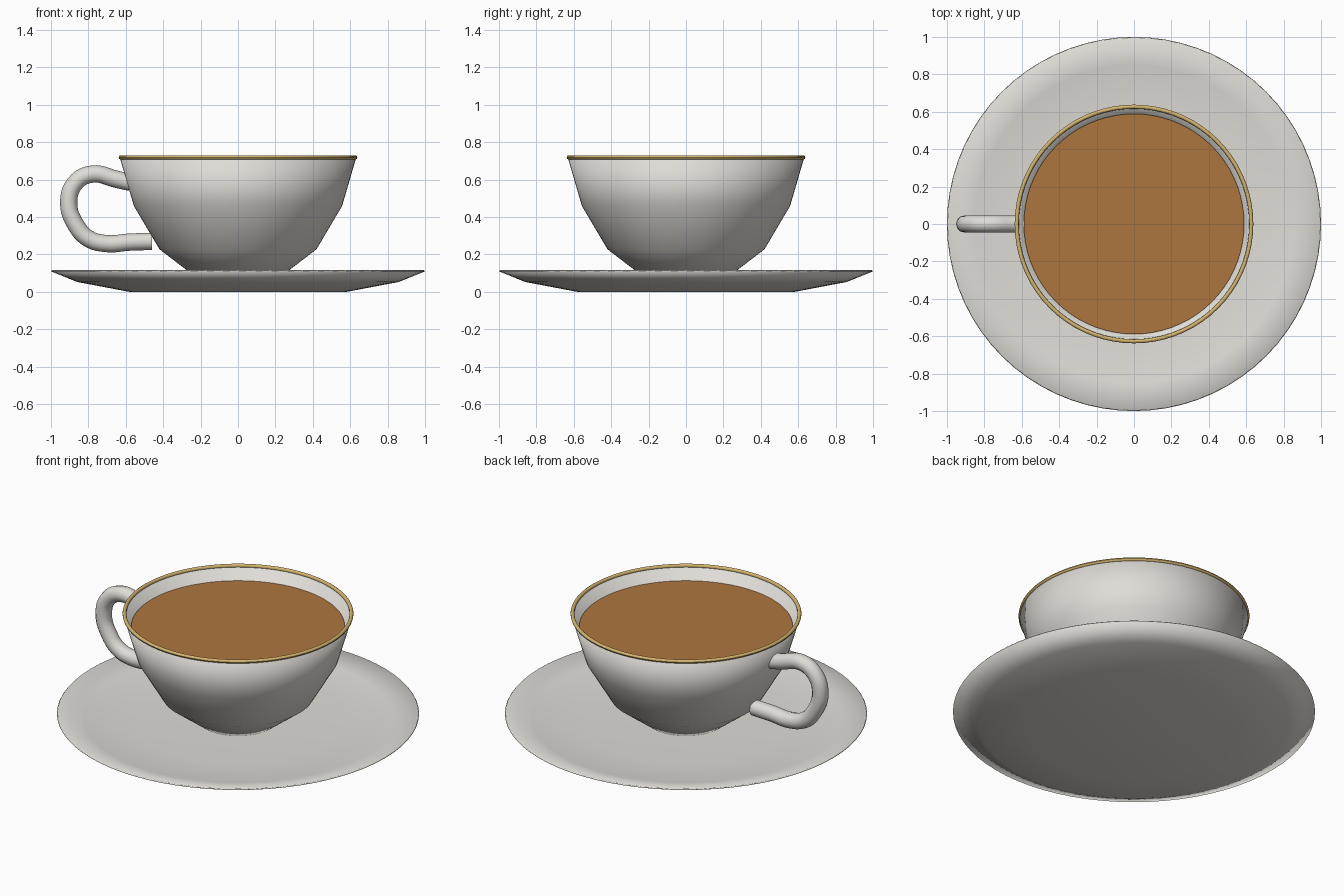
import bpy, math

if "Cube" in bpy.data.objects:
    bpy.data.objects.remove(bpy.data.objects["Cube"])


def material(name, rgb):
    m = bpy.data.materials.new(name)
    m.diffuse_color = (*rgb, 1)
    m.use_nodes = True
    m.node_tree.nodes["Principled BSDF"].inputs["Base Color"].default_value = m.diffuse_color
    return m


PORCELAIN = material("porcelain", (0.74, 0.72, 0.68))
GOLD = material("gold", (0.66, 0.46, 0.16))
TEA = material("tea", (0.42, 0.18, 0.05))


def lathe(name, profile, mat, n=72):
    """Revolve (radius, z) points about the z axis; radius 0 makes a pole."""
    verts, rings, faces = [], [], []
    for r, z in profile:
        if r == 0:
            rings.append([len(verts)] * n)
            verts.append((0, 0, z))
        else:
            rings.append(list(range(len(verts), len(verts) + n)))
            verts += [(r * math.cos(2 * math.pi * i / n), r * math.sin(2 * math.pi * i / n), z)
                      for i in range(n)]
    for a, b in zip(rings, rings[1:]):
        for i in range(n):
            j = (i + 1) % n
            faces.append(tuple(dict.fromkeys((a[i], a[j], b[j], b[i]))))
    me = bpy.data.meshes.new(name)
    me.from_pydata(verts, [], faces)
    me.materials.append(mat)
    me.shade_smooth()
    ob = bpy.data.objects.new(name, me)
    bpy.context.collection.objects.link(ob)
    return ob


# Saucer: underside, thin lip, shallow dish
lathe("saucer", [(0, 0), (0.58, 0.0), (0.86, 0.053), (1.0, 0.11), (0.995, 0.116),
                 (0.85, 0.085), (0.58, 0.07), (0, 0.07)], PORCELAIN)

# Cup: outside up to the rim, then the inside
lathe("cup", [(0, 0.07), (0.22, 0.075), (0.42, 0.228), (0.557, 0.46), (0.632, 0.718),
              (0.62, 0.72), (0.535, 0.47), (0.40, 0.25), (0.21, 0.12), (0, 0.12)], PORCELAIN)

# Gold rim band
rim = [(0.627 + 0.011 * math.cos(a), 0.719 + 0.011 * math.sin(a))
       for a in (2 * math.pi * k / 10 for k in range(11))]
lathe("gold_rim", rim, GOLD)

# Tea surface
lathe("tea", [(0, 0.635), (0.589, 0.635), (0.589, 0.645), (0, 0.645)][2:], TEA)

# Handle: round tube along a smooth path
path = [(-0.575, 0.585), (-0.65, 0.602), (-0.78, 0.63), (-0.872, 0.58), (-0.905, 0.47),
        (-0.868, 0.36), (-0.80, 0.285), (-0.70, 0.258), (-0.58, 0.266), (-0.46, 0.27)]
cu = bpy.data.curves.new("handle", "CURVE")
cu.dimensions = "3D"
cu.bevel_depth = 0.046
cu.bevel_resolution = 4
cu.resolution_u = 6
cu.use_fill_caps = True
sp = cu.splines.new("BEZIER")
sp.bezier_points.add(len(path) - 1)
for p, (x, z) in zip(sp.bezier_points, path):
    p.co = (x, 0, z)
    p.handle_left_type = p.handle_right_type = "AUTO"
cu.materials.append(PORCELAIN)
handle = bpy.data.objects.new("handle", cu)
bpy.context.collection.objects.link(handle)
bpy.context.view_layer.objects.active = handle
handle.select_set(True)
bpy.ops.object.convert(target="MESH")
bpy.ops.object.shade_smooth_by_angle(angle=math.radians(45))
